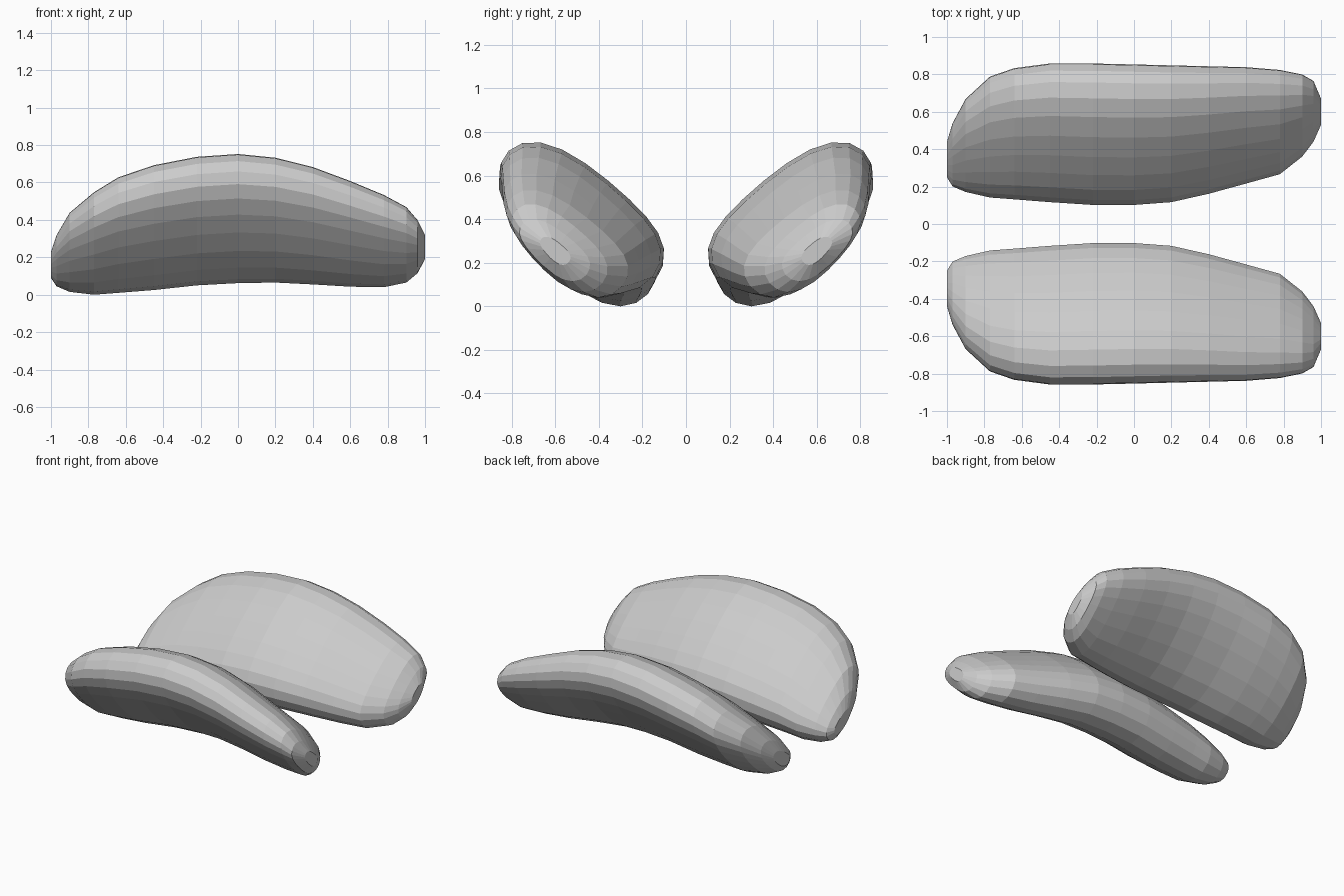
import bpy, bmesh
from math import cos, tau

# Stations along the pad: x, inner y, outer y, bottom z, top z
STATIONS = [
    (-1.00, 0.25, 0.44, 0.09, 0.23),
    (-0.97, 0.20, 0.54, 0.045, 0.32),
    (-0.90, 0.17, 0.67, 0.015, 0.44),
    (-0.77, 0.14, 0.79, 0.00, 0.55),
    (-0.64, 0.13, 0.835, 0.01, 0.63),
    (-0.45, 0.115, 0.86, 0.025, 0.695),
    (-0.22, 0.10, 0.86, 0.05, 0.74),
    (0.00, 0.10, 0.855, 0.062, 0.755),
    (0.20, 0.115, 0.85, 0.065, 0.735),
    (0.40, 0.16, 0.845, 0.055, 0.685),
    (0.60, 0.215, 0.84, 0.043, 0.61),
    (0.78, 0.265, 0.825, 0.04, 0.535),
    (0.90, 0.36, 0.80, 0.065, 0.47),
    (0.96, 0.44, 0.765, 0.115, 0.40),
    (1.00, 0.53, 0.67, 0.19, 0.32),
]
SIDES = 22
LEAN = 0.94  # phase lag that tilts and thins each oval section


def make_pad(name, side):
    bm = bmesh.new()
    rings = []
    for x, y0, y1, z0, z1 in STATIONS:
        ring = []
        for i in range(SIDES):
            t = tau * i / SIDES + LEAN / 2
            # Blunter edges, fullest along the inner one
            lag = LEAN + 0.1 * cos(2 * t - LEAN) - 0.08 * cos(t - LEAN / 2)
            y = (y0 + y1) / 2 + (y1 - y0) / 2 * cos(t)
            z = (z0 + z1) / 2 + (z1 - z0) / 2 * cos(t - lag)
            ring.append(bm.verts.new((x, side * y, z)))
        rings.append(ring)
    # Skin between neighbouring sections, then cap both ends
    for a, b in zip(rings, rings[1:]):
        for i in range(SIDES):
            j = (i + 1) % SIDES
            bm.faces.new((a[i], a[j], b[j], b[i]))
    bm.faces.new(rings[0])
    bm.faces.new(rings[-1])
    bmesh.ops.recalc_face_normals(bm, faces=bm.faces)
    mesh = bpy.data.meshes.new(name)
    bm.to_mesh(mesh)
    bm.free()
    obj = bpy.data.objects.new(name, mesh)
    bpy.context.collection.objects.link(obj)
    return obj


# Mirrored pair of curved, outward-leaning pads
make_pad("front_pad", -1)
make_pad("back_pad", 1)
